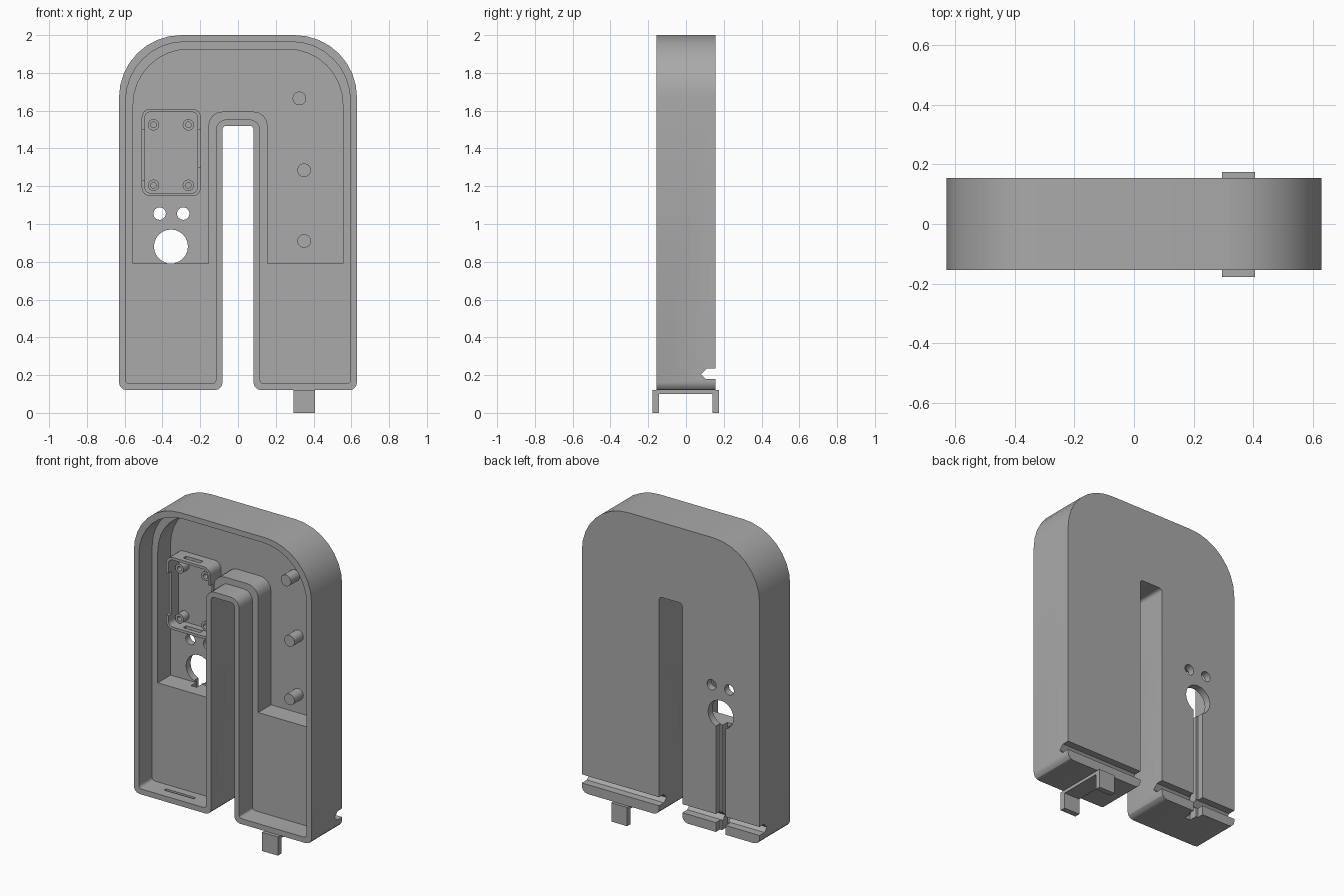
import bpy, math

cube = bpy.data.objects.get("Cube")
if cube:
    bpy.data.objects.remove(cube, do_unlink=True)

GREY = (0.40, 0.40, 0.40, 1)
mat = bpy.data.materials.new("plain grey")
mat.use_nodes = True
mat.diffuse_color = GREY
mat.node_tree.nodes["Principled BSDF"].inputs["Base Color"].default_value = GREY

FRONT, BACK = -0.155, 0.155
STEP, FLOOR = -0.02, 0.11      # depth of the ledge and of the deep floor


def prism(name, outline, lo, hi, axis="y"):
    """Extrude a closed outline along y (x, z points) or along x (y, z points)."""
    def place(p, d):
        return (p[0], d, p[1]) if axis == "y" else (d, p[0], p[1])
    n = len(outline)
    verts = [place(p, d) for d in (lo, hi) for p in outline]
    faces = [list(range(n)), list(range(n, 2 * n))]
    faces += [[i, (i + 1) % n, n + (i + 1) % n, n + i] for i in range(n)]
    mesh = bpy.data.meshes.new(name)
    mesh.from_pydata(verts, [], faces)
    mesh.materials.append(mat)
    ob = bpy.data.objects.new(name, mesh)
    bpy.context.collection.objects.link(ob)
    bpy.context.view_layer.objects.active = ob
    bpy.ops.object.select_all(action="DESELECT")
    ob.select_set(True)
    bpy.ops.object.mode_set(mode="EDIT")
    bpy.ops.mesh.select_all(action="SELECT")
    bpy.ops.mesh.normals_make_consistent(inside=False)
    bpy.ops.object.mode_set(mode="OBJECT")
    return ob


def cut(ob, cutter):
    mod = ob.modifiers.new("cut", "BOOLEAN")
    mod.operation, mod.solver, mod.object = "DIFFERENCE", "EXACT", cutter
    bpy.context.view_layer.objects.active = ob
    bpy.ops.object.modifier_apply(modifier=mod.name)
    bpy.data.objects.remove(cutter, do_unlink=True)


def smooth(ob):
    bpy.ops.object.select_all(action="DESELECT")
    bpy.context.view_layer.objects.active = ob
    ob.select_set(True)
    bpy.ops.object.shade_smooth_by_angle(angle=math.radians(30))


def arc(cx, cz, r, start, end, n):
    angles = [math.radians(start + (end - start) * i / n) for i in range(n + 1)]
    return [(cx + r * math.cos(a), cz + r * math.sin(a)) for a in angles]


def circle(x, z, r, n=24):
    return arc(x, z, r, 0, 360 - 360 / n, n - 1)


def rounded_rect(x0, x1, z0, z1, r):
    return (arc(x1 - r, z1 - r, r, 0, 90, 4) + arc(x0 + r, z1 - r, r, 90, 180, 4)
            + arc(x0 + r, z0 + r, r, 180, 270, 4) + arc(x1 - r, z0 + r, r, 270, 360, 4))


def rect(x0, x1, z0, z1):
    return [(x0, z0), (x1, z0), (x1, z1), (x0, z1)]


def arch(inset, bottom, slot_r, foot_r):
    """Upside-down U outline, moved inwards by inset."""
    x, top, s, st = 0.63 - inset, 2.0 - inset, 0.082 + inset, 1.52 + inset
    r = 0.33 - inset * 0.5
    half = arc(s - slot_r, st - slot_r, slot_r, 90, 0, 4)
    if foot_r:
        half += arc(s + foot_r, bottom + foot_r, foot_r, 180, 270, 3)
        half += arc(x - foot_r, bottom + foot_r, foot_r, 270, 360, 3)
    else:
        half += [(s, bottom), (x, bottom)]
    half += arc(x - r, top - r, r, 0, 90, 8)
    return half + [(-px, pz) for px, pz in reversed(half)]


# Hollow arch body with a ledge and a deeper upper recess
body = prism("body_shell", arch(0, 0.12, 0.02, 0.04), FRONT, BACK)
cut(body, prism("cutter", arch(0.035, 0.155, 0.06, 0.02), -0.3, STEP))
cut(body, prism("cutter", arch(0.075, 0.79, 0.075, 0), -0.3, FLOOR))

# Cable holes through the back panel
for x, z, r in ((-0.415, 1.055, 0.033), (-0.29, 1.055, 0.033), (-0.355, 0.881, 0.09)):
    cut(body, prism("cutter", circle(x, z, r), 0.05, 0.3))

# Stepped cable channel down the back of one leg
cut(body, prism("cutter", rect(-0.39, -0.32, 0.05, 0.82), 0.115, 0.3))
cut(body, prism("cutter", rect(-0.375, -0.335, 0.05, 0.82), 0.06, 0.3))

# Pointed groove across the back of both feet
groove = [(0.3, 0.235), (0.11, 0.235), (0.08, 0.205), (0.105, 0.18), (0.3, 0.18)]
cut(body, prism("cutter", groove, -0.8, 0.8, axis="x"))

# Shallow slot in the foot of the cable leg
cut(body, prism("cutter", rect(-0.46, -0.25, 0.135, 0.2), -0.09, -0.07))
smooth(body)

# Rounded holder frame with notched walls
frame = prism("holder_frame", rounded_rect(-0.51, -0.197, 1.147, 1.61, 0.045), 0.0, FLOOR + 0.005)
cut(frame, prism("cutter", rounded_rect(-0.493, -0.214, 1.164, 1.593, 0.03), -0.1, 0.1))
for notch in (rect(-0.55, -0.47, 1.23, 1.50), rect(-0.24, -0.15, 1.30, 1.50)):
    cut(frame, prism("cutter", notch, -0.1, 0.03))
for z in (1.1, 1.55):
    cut(frame, prism("cutter", rect(-0.41, -0.29, z, z + 0.1), 0.03, 0.06))
smooth(frame)

# Screw bosses inside the holder
for x in (-0.447, -0.263):
    for z in (1.205, 1.525):
        boss = prism("screw_boss", circle(x, z, 0.03), 0.045, FLOOR + 0.002)
        cut(boss, prism("cutter", circle(x, z, 0.015), -0.1, 0.095))
        smooth(boss)

# Support pegs in the other leg
for x, z in ((0.325, 1.665), (0.35, 1.285), (0.35, 0.91)):
    smooth(prism("support_peg", circle(x, z, 0.036), 0.02, FLOOR + 0.005))

# Bridge-shaped clip under the foot
clip = [(-0.178, 0), (-0.142, 0), (-0.142, 0.1), (0.14, 0.1),
        (0.14, 0), (0.175, 0), (0.175, 0.12), (-0.178, 0.12)]
prism("foot_clip", clip, 0.295, 0.407, axis="x")
